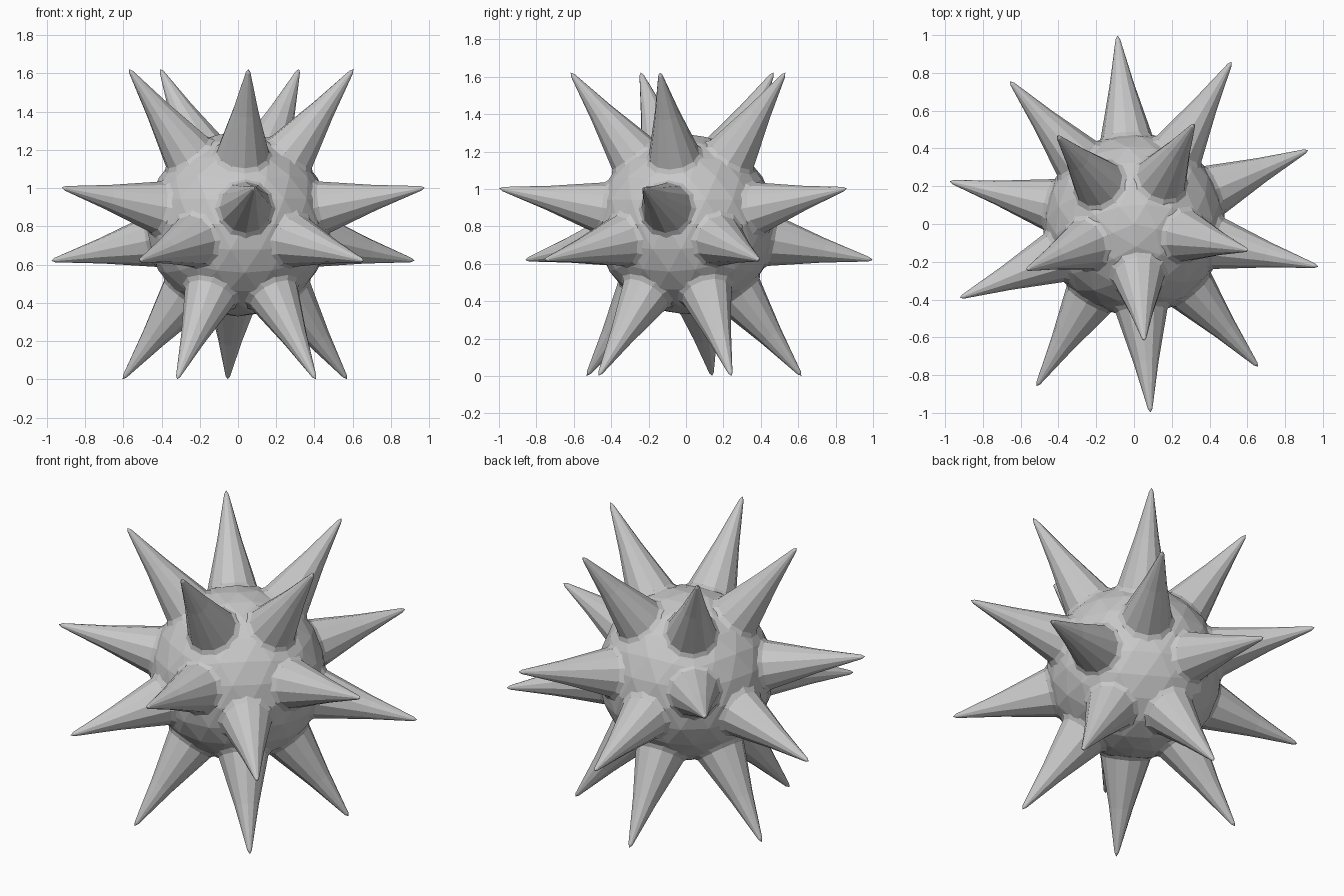
import bpy
import bmesh
import math
from mathutils import Matrix, Vector

if "Cube" in bpy.data.objects:
    bpy.data.objects.remove(bpy.data.objects["Cube"])

CENTRE = Vector((0, 0, 0.812))
BODY_RADIUS = 0.482
SIDES = 12
START = math.radians(-85)            # heading of the first upper spike
# Spike outline: (radius, distance from the body centre)
PROFILE = [(0.166, 0.440), (0.137, 0.472), (0.066, 0.75), (0.012, 1.0)]
TIP = 1.02

grey = bpy.data.materials.new("grey")
grey.diffuse_color = (0.58, 0.58, 0.58, 1)
grey.use_nodes = True
grey.node_tree.nodes["Principled BSDF"].inputs["Base Color"].default_value = grey.diffuse_color


def add_object(name, bm):
    mesh = bpy.data.meshes.new(name)
    bmesh.ops.recalc_face_normals(bm, faces=bm.faces)
    bm.to_mesh(mesh)
    bm.free()
    mesh.materials.append(grey)
    obj = bpy.data.objects.new(name, mesh)
    bpy.context.collection.objects.link(obj)
    return obj


# Faceted ball
bm = bmesh.new()
bmesh.ops.create_icosphere(bm, subdivisions=3, radius=BODY_RADIUS)
body = add_object("body", bm)
body.matrix_world = Matrix.Translation(CENTRE) @ Matrix.Rotation(math.radians(-13), 4, 'Z')

# One spike along +z with a flared foot and a blunt little tip
bm = bmesh.new()
rings = []
for radius, dist in PROFILE:
    rings.append([bm.verts.new((radius * math.cos(math.tau * i / SIDES),
                                radius * math.sin(math.tau * i / SIDES), dist))
                  for i in range(SIDES)])
tip = bm.verts.new((0, 0, TIP))
for i in range(SIDES):
    j = (i + 1) % SIDES
    for low, high in zip(rings, rings[1:]):
        bm.faces.new((low[i], low[j], high[j], high[i]))
    bm.faces.new((rings[-1][i], rings[-1][j], tip))
first = add_object("spike", bm)
spike_mesh = first.data
bpy.data.objects.remove(first)

# Four rings of five spikes: (height, turn) on the unit ball
for height, turn in [(0.7947, 0), (0.1876, 0), (-0.1876, 36), (-0.7947, 36)]:
    flat = math.sqrt(1 - height * height)
    for k in range(5):
        a = START + math.radians(turn + 72 * k)
        direction = Vector((flat * math.cos(a), flat * math.sin(a), height))
        spike = bpy.data.objects.new("spike", spike_mesh)
        bpy.context.collection.objects.link(spike)
        spike.matrix_world = (Matrix.Translation(CENTRE) @
                              direction.to_track_quat('Z', 'Y').to_matrix().to_4x4())
